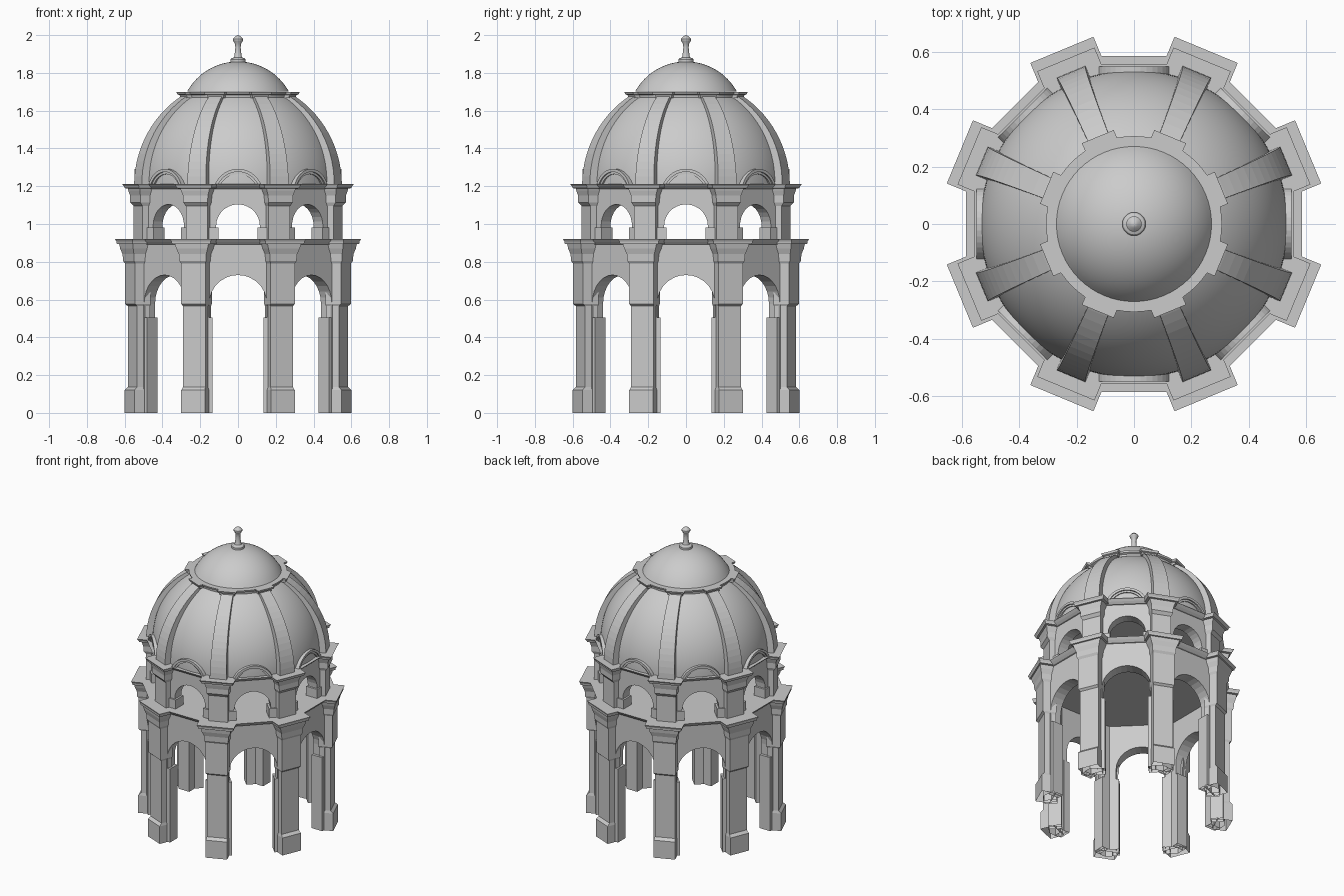
import bpy, bmesh
from math import sin, cos, pi, tan, sqrt, radians, asin

if "Cube" in bpy.data.objects:
    bpy.data.objects.remove(bpy.data.objects["Cube"])

def make(name, verts, faces, smooth=False):
    me = bpy.data.meshes.new(name)
    me.from_pydata(verts, [], faces)
    bm = bmesh.new()
    bm.from_mesh(me)
    bmesh.ops.remove_doubles(bm, verts=bm.verts, dist=1e-5)
    bmesh.ops.recalc_face_normals(bm, faces=bm.faces)
    bm.to_mesh(me)
    bm.free()
    ob = bpy.data.objects.new(name, me)
    bpy.context.collection.objects.link(ob)
    if smooth:
        bpy.ops.object.select_all(action='DESELECT')
        ob.select_set(True)
        bpy.context.view_layer.objects.active = ob
        bpy.ops.object.shade_smooth_by_angle(angle=radians(30))
    return ob

def around(name, verts, faces, start):
    """Eight copies of a (radial, tangential, z) part about the z axis."""
    V, F = [], []
    for k in range(8):
        a, n = radians(start + 45 * k), len(V)
        V += [(r * cos(a) - s * sin(a), r * sin(a) + s * cos(a), z) for r, s, z in verts]
        F += [[i + n for i in f] for f in faces]
    return make(name, V, F)

def loft(rings, cap_start=True, cap_end=True):
    n = len(rings[0])
    V = [p for ring in rings for p in ring]
    F = [(i * n + j, i * n + (j + 1) % n, (i + 1) * n + (j + 1) % n, (i + 1) * n + j)
         for i in range(len(rings) - 1) for j in range(n)]
    if cap_start:
        F.append(list(range(n)))
    if cap_end:
        F.append([len(V) - n + j for j in range(n)])
    return V, F

def pilasters(name, profile, inner, open_bottom=False):
    rings = [[(r, -w, z), (r, w, z), (inner, w, z), (inner, -w, z)] for z, r, w in profile]
    around(name, *loft(rings, not open_bottom), 22.5)

def revolve(name, profile, n=64, start=0.0, smooth=True):
    rings = [[(r * cos(start + 2 * pi * j / n), r * sin(start + 2 * pi * j / n), z)
              for j in range(n)] for r, z in profile]
    return make(name, *loft(rings, False, False), smooth)

def octagon(name, profile):
    """Octagonal ring whose profile is given by apothem and height."""
    revolve(name, [(a / cos(pi / 8), z) for a, z in profile], 8, pi / 8, False)

def arcade(name, a_in, a_out, h, z0, spring, z1, seg=14):
    """Octagonal wall with a round-headed opening in each side."""
    arch = [(h, z0)] + [(h * cos(pi * i / seg), spring + h * sin(pi * i / seg))
                        for i in range(seg + 1)] + [(-h, z0)]
    m, V, F = len(arch), [], []
    for a in (a_out, a_in):
        t = a * tan(pi / 8)
        V += [(a, s, z) for s, z in arch + [(-t, z0), (-t, z1), (t, z1), (t, z0)]]
    n = m + 4
    F = [list(range(n)), list(range(n, 2 * n))]
    F += [(i, i + 1, n + i + 1, n + i) for i in range(m - 1)]
    F.append((m + 1, m + 2, n + m + 2, n + m + 1))
    around(name, V, F, 0)

def jamb_blocks(name, a_in, a_out, s0, s1, z0, z1):
    V, F = [], []
    for sg in (-1, 1):
        v, f = loft([[(a_in, sg * s0, z), (a_out, sg * s0, z), (a_out, sg * s1, z),
                      (a_in, sg * s1, z)] for z in (z0, z1)], z0 > 0)
        F += [[i + len(V) for i in q] for q in f]
        V += v
    around(name, V, F, 0)

# Lower tier
arcade("lower_arcade_wall", .468, .55, .153, 0, .577, .91)
jamb_blocks("lower_jamb", .466, .546, .135, .18, 0, .505)
pilasters("lower_pilaster", [
    (0, .622, .068), (.12, .622, .068), (.137, .605, .064), (.565, .605, .064),
    (.577, .618, .07), (.79, .618, .07), (.805, .627, .076), (.84, .629, .078),
    (.87, .638, .09), (.893, .641, .096), (.895, .649, .11), (.907, .65, .112),
    (.92, .656, .119)], .53, True)
octagon("lower_cornice", [(.545, .89), (.56, .893), (.573, .906), (.585, .92), (.44, .92)])
octagon("lower_ceiling", [(0, .885), (.48, .885), (.48, .919), (0, .919)])

# Upper tier
arcade("upper_arcade_wall", .45, .52, .116, .915, .988, 1.2)
jamb_blocks("upper_jamb", .446, .53, .103, .165, .915, .982)
pilasters("upper_pilaster", [
    (.915, .573, .062), (1.095, .573, .062), (1.115, .589, .07), (1.15, .589, .071),
    (1.175, .595, .08), (1.188, .597, .084), (1.19, .609, .1), (1.2, .611, .102),
    (1.212, .62, .108)], .5)
octagon("upper_cornice", [(.515, 1.185), (.53, 1.187), (.543, 1.198), (.556, 1.212), (.44, 1.212)])
octagon("upper_ceiling", [(0, 1.175), (.47, 1.175), (.47, 1.211), (0, 1.211)])

# Main dome and its eight tapering ribs
prof = [(.535 * cos(t), 1.21 + .545 * sin(t)) for t in [1.06 * i / 20 for i in range(21)]]
revolve("main_dome", prof, 96)
ribs = []
for i in range(15):
    t = 1.02 * i / 14
    w = .054 - .017 * i / 14
    r, z = .573 * cos(t), 1.21 + .555 * sin(t)
    q, y = .5 * cos(t), 1.21 + .5 * sin(t)
    ribs.append([(r, -w, z), (r, w, z), (q, w, y), (q, -w, y)])
around("dome_rib", *loft(ribs), 22.5)

# Curved hood mouldings at the foot of the dome
def hood(name, R0, R1, depth):
    rings = []
    for i in range(15):
        ring = []
        for a, R in ((depth, R1), (.47, R1), (.47, R0), (depth, R0)):
            lim = asin(sqrt(R * R - .05 ** 2) / R)
            t = lim * (2 * i / 14 - 1)
            ring.append((a, R * sin(t), 1.16 + R * cos(t)))
        rings.append(ring)
    around(name, *loft(rings), 0)

hood("hood_moulding", .116, .132, .548)
hood("hood_inner_band", .104, .117, .539)

# Crown ring with blocks over the ribs
revolve("crown_ring", [(.24, 1.665), (.288, 1.668), (.29, 1.682), (.303, 1.688),
                       (.306, 1.7), (.25, 1.7)])
pilasters("crown_block", [(1.668, .312, .047), (1.682, .314, .048), (1.686, .324, .056),
                          (1.7, .329, .06)], .275)

# Cap dome
R = .308
c = 1.86 - R
cap = [(R * sin(t), c + R * cos(t)) for t in [1.068 * i / 16 for i in range(17)]]
revolve("cap_dome", cap)

# Finial
revolve("finial", [(.041, 1.845), (.041, 1.87), (.036, 1.877), (.022, 1.882), (.019, 1.89),
                   (.014, 1.935), (.017, 1.955), (.027, 1.972), (.027, 1.98),
                   (.014, 1.994), (0, 2.0)], 20)
